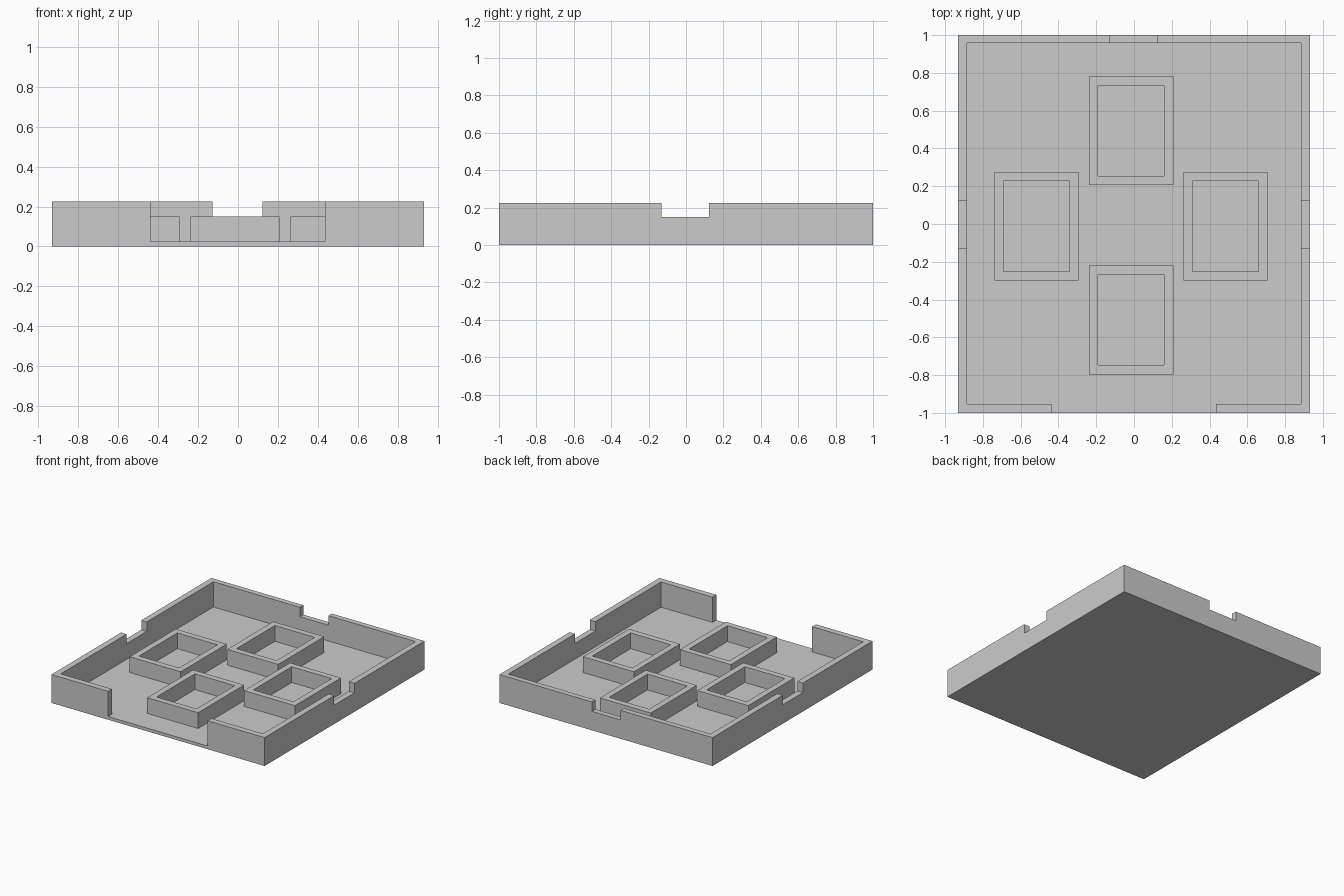
import bpy, bmesh

if "Cube" in bpy.data.objects:
    bpy.data.objects.remove(bpy.data.objects["Cube"])

FLOOR, RIM, LOW = 0.025, 0.225, 0.15
WALL = 0.048


def box(name, x0, x1, y0, y1, z0, z1):
    bm = bmesh.new()
    bmesh.ops.create_cube(bm, size=1)
    for v in bm.verts:
        v.co = (x1 if v.co.x > 0 else x0,
                y1 if v.co.y > 0 else y0,
                z1 if v.co.z > 0 else z0)
    mesh = bpy.data.meshes.new(name)
    bm.to_mesh(mesh)
    bm.free()
    ob = bpy.data.objects.new(name, mesh)
    bpy.context.collection.objects.link(ob)
    return ob


def cut(ob, *cutters):
    # Subtract the boxes, bake the result and discard the helpers
    for c in cutters:
        c.hide_render = True
        m = ob.modifiers.new("cut", 'BOOLEAN')
        m.operation = 'DIFFERENCE'
        m.solver = 'EXACT'
        m.object = c
    deps = bpy.context.evaluated_depsgraph_get()
    mesh = bpy.data.meshes.new_from_object(ob.evaluated_get(deps))
    ob.modifiers.clear()
    ob.data = mesh
    for c in cutters:
        bpy.data.objects.remove(c)


# Walled tray: hollow, finger notches on back and sides, wide front opening
tray = box("tray", -0.933, 0.933, -1, 1, 0, RIM)
cut(tray,
    box("cavity", -0.933 + WALL, 0.933 - WALL, -1 + WALL, 0.957, FLOOR, 0.5),
    box("front_opening", -0.438, 0.435, -1.2, -0.9, FLOOR, 0.5),
    box("back_notch", -0.128, 0.123, 0.9, 1.2, LOW, 0.5),
    box("side_notch", -1.2, 1.2, -0.13, 0.123, LOW, 0.5))

# Four open rectangular bins arranged in a cross on the floor
W, D = 0.446, 0.575
bins = {"back_bin": (-0.015, 0.493), "front_bin": (-0.015, -0.508),
        "left_bin": (-0.516, -0.011), "right_bin": (0.485, -0.011)}
for name, (x, y) in bins.items():
    ob = box(name, x - W / 2, x + W / 2, y - D / 2, y + D / 2, FLOOR, LOW)
    w, d = W / 2 - WALL, D / 2 - WALL
    cut(ob, box("bin_cavity", x - w, x + w, y - d, y + d, -0.1, 0.5))
